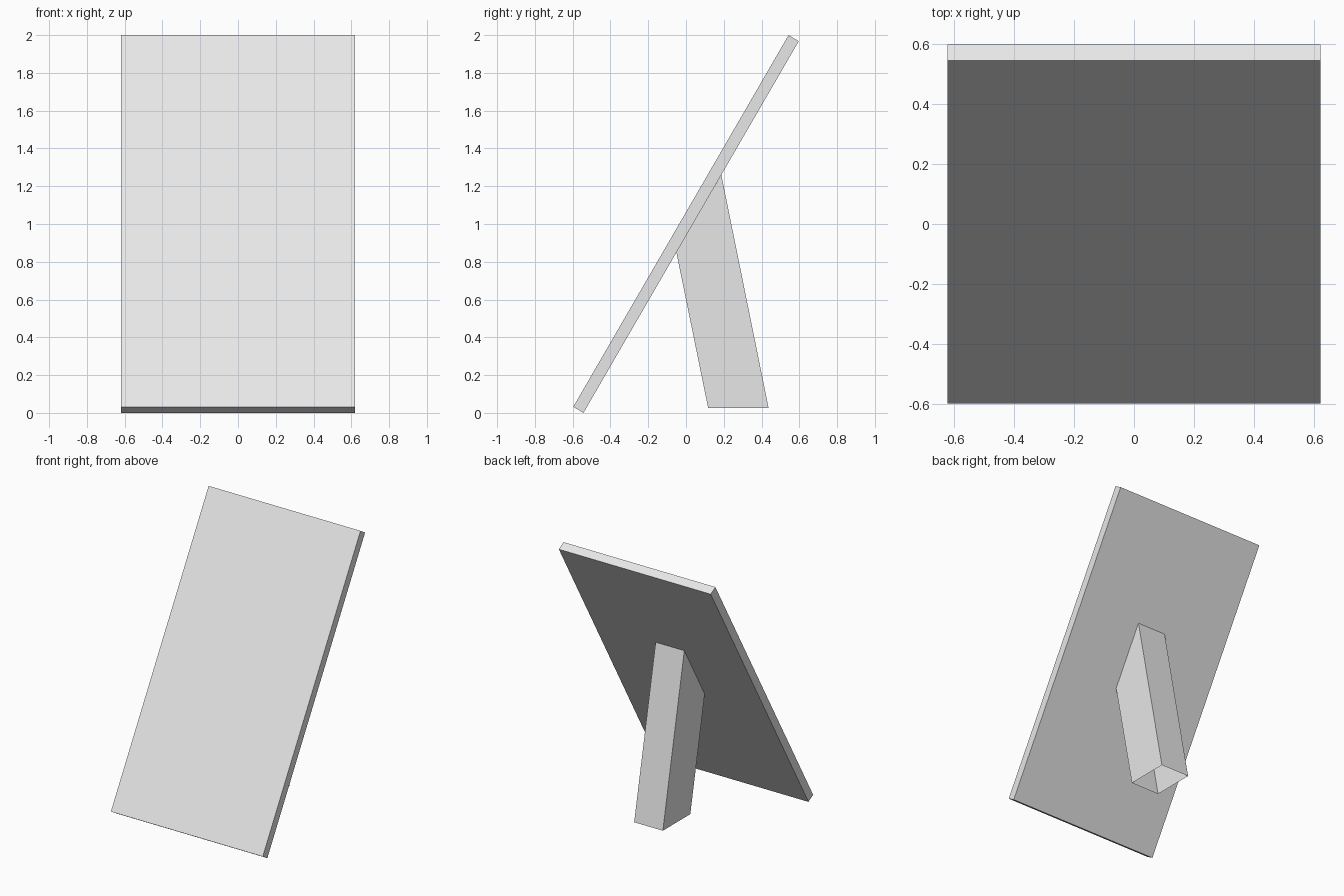
import bpy
import bmesh

cube = bpy.data.objects.get("Cube")
if cube:
    bpy.data.objects.remove(cube, do_unlink=True)

# Single plain grey finish
grey = bpy.data.materials.new("light_grey")
grey.use_nodes = True
colour = (0.8, 0.8, 0.8, 1.0)
grey.diffuse_color = colour
bsdf = next(n for n in grey.node_tree.nodes if n.type == 'BSDF_PRINCIPLED')
bsdf.inputs["Base Color"].default_value = colour


def extrude_profile(name, profile, half_width, open_sides=()):
    """Extrude a side (y, z) profile across x, leaving the listed edges open."""
    bm = bmesh.new()
    right = [bm.verts.new((-half_width, y, z)) for y, z in profile]
    left = [bm.verts.new((half_width, y, z)) for y, z in profile]
    bm.faces.new(left)
    bm.faces.new(right[::-1])
    count = len(profile)
    for i in range(count):
        if i not in open_sides:
            j = (i + 1) % count
            bm.faces.new((left[i], right[i], right[j], left[j]))
    mesh = bpy.data.meshes.new(name)
    bm.to_mesh(mesh)
    bm.free()
    mesh.materials.append(grey)
    obj = bpy.data.objects.new(name, mesh)
    bpy.context.collection.objects.link(obj)
    return obj


# Leaning rectangular board
extrude_profile("leaning_panel",
                [(-0.597, 0.032), (-0.543, 0.0), (0.597, 1.968), (0.543, 2.0)],
                0.62)

# Hollow prop leg, open at the foot and where it meets the board
extrude_profile("prop_leg",
                [(0.117, 0.027), (0.437, 0.027), (0.187, 1.26), (-0.051, 0.85)],
                0.117, open_sides=(0, 2))
